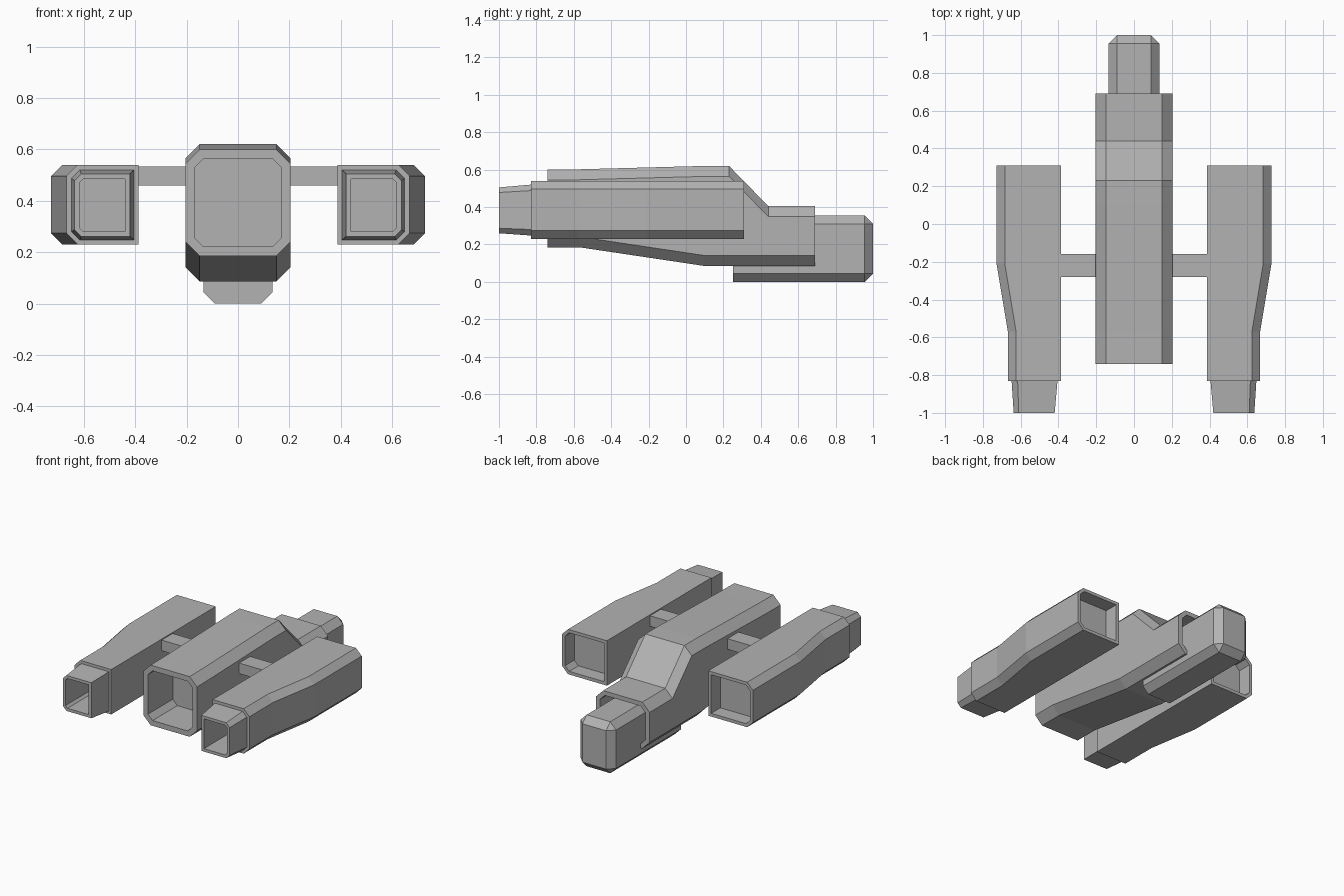
import bpy
import bmesh

cube = bpy.data.objects.get("Cube")
if cube:
    bpy.data.objects.remove(cube, do_unlink=True)

grey = bpy.data.materials.new("hull grey")
grey.use_nodes = True
grey.diffuse_color = (0.45, 0.45, 0.45, 1)
grey.node_tree.nodes["Principled BSDF"].inputs["Base Color"].default_value = (0.45, 0.45, 0.45, 1)


def section(y, x0, x1, z0, z1, c_left, c_right):
    """Rectangle with separate corner cuts on its low-x and high-x sides."""
    a, b = c_left, c_right
    return [(x, y, z) for x, z in (
        (x0 + a, z0), (x1 - b, z0), (x1, z0 + b), (x1, z1 - b),
        (x1 - b, z1), (x0 + a, z1), (x0, z1 - a), (x0, z0 + a))]


def recess(spec, wall, depth):
    """Rim and floor of a straight opening set into an end section."""
    y, x0, x1, z0, z1, a, b = spec
    a, b = max(0, a - wall * 0.59), max(0, b - wall * 0.59)
    inner = (x0 + wall, x1 - wall, z0 + wall, z1 - wall, a, b)
    return [(y, *inner), (y + depth, *inner)]


def loft(name, specs, mirrored=False):
    bm = bmesh.new()
    loops = [[bm.verts.new(p) for p in section(*s)] for s in specs]
    for lo, hi in zip(loops, loops[1:]):
        for i in range(len(lo)):
            j = (i + 1) % len(lo)
            bm.faces.new((lo[i], lo[j], hi[j], hi[i]))
    bm.faces.new(loops[0][::-1])
    bm.faces.new(loops[-1])
    bmesh.ops.remove_doubles(bm, verts=bm.verts, dist=0.0005)
    bmesh.ops.recalc_face_normals(bm, faces=bm.faces)
    mesh = bpy.data.meshes.new(name)
    bm.to_mesh(mesh)
    bm.free()
    mesh.materials.append(grey)
    obj = bpy.data.objects.new(name, mesh)
    bpy.context.collection.objects.link(obj)
    if mirrored:
        mod = obj.modifiers.new("Mirror", "MIRROR")
        mod.use_mirror_merge = False
    return obj


# Central hull: y, bottom and top of each station, open at both ends
hull = [(y, -0.205, 0.205, z0, z1, 0.056, 0.056) for y, z0, z1 in (
    (-0.74, 0.185, 0.60), (-0.57, 0.185, 0.602), (0.10, 0.085, 0.62),
    (0.23, 0.085, 0.62), (0.44, 0.085, 0.405), (0.69, 0.085, 0.405))]
loft("central_hull", recess(hull[0], 0.036, 0.27)[::-1] + hull
     + recess(hull[-1], 0.03, -0.15))

# Tail block with a bevelled rear end
loft("tail_block", [
    (0.25, -0.135, 0.135, 0, 0.355, 0.045, 0.045),
    (0.955, -0.135, 0.135, 0, 0.355, 0.045, 0.045),
    (1.0, -0.09, 0.09, 0.045, 0.31, 0, 0)])

# Side pods: tapered nozzle in front, widening body, shallow rear opening
nozzle = [(-1.0, 0.42, 0.637, 0.26, 0.505, 0, 0.027),
          (-0.83, 0.405, 0.648, 0.248, 0.52, 0, 0.032)]
pod = [(y, 0.387, x1, 0.23, 0.54, 0, 0.044) for y, x1 in (
    (-0.83, 0.668), (-0.57, 0.668), (-0.21, 0.728), (0.31, 0.728))]
loft("side_pod", recess(nozzle[0], 0.02, 0.32)[::-1] + nozzle + pod
     + recess(pod[-1], 0.022, -0.1), mirrored=True)

# Struts joining pods to hull
loft("strut", [(y, 0.195, 0.39, 0.46, 0.533, 0, 0) for y in (-0.28, -0.16)],
     mirrored=True)
